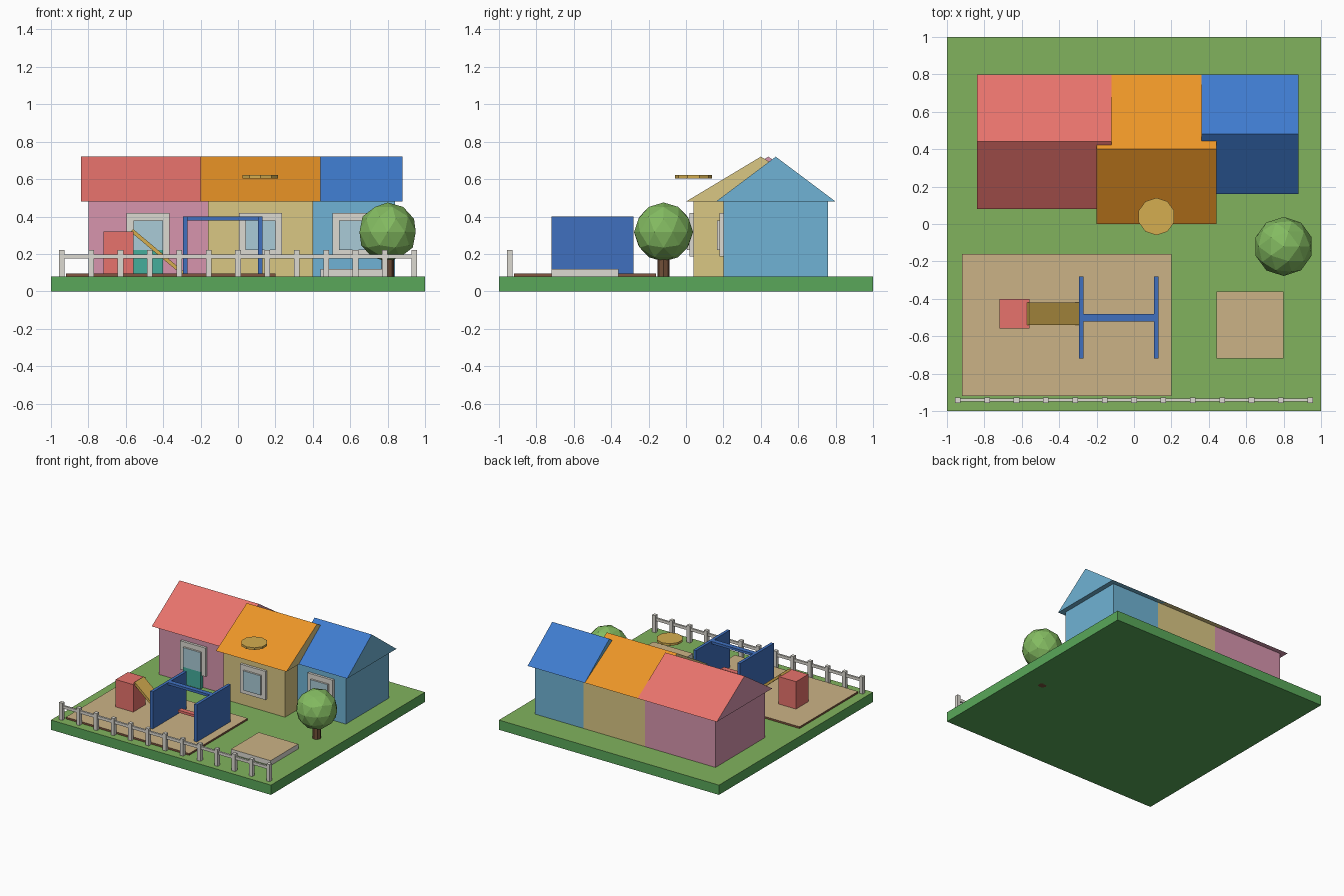
import bpy, bmesh, math
from mathutils import Matrix

if "Cube" in bpy.data.objects:
    bpy.data.objects.remove(bpy.data.objects["Cube"])

COL = dict(green=(.10, .39, .10), lawn=(.22, .45, .11), brown=(.22, .09, .05), sand=(.60, .45, .24),
           white=(.72, .70, .64), glass=(.40, .60, .68), teal=(.06, .42, .33), red=(.80, .17, .15),
           roof_red=(.80, .17, .15), roof_orange=(.83, .30, .02), roof_blue=(.05, .20, .62),
           pink=(.68, .30, .42), yellow=(.70, .57, .23), sky=(.16, .45, .66), blue=(.05, .16, .52),
           ochre=(.66, .42, .08), leaf=(.23, .50, .12), bark=(.17, .08, .04))


def mat(key):
    m = bpy.data.materials.get(key) or bpy.data.materials.new(key)
    m.diffuse_color = (*COL[key], 1)
    m.use_nodes = True
    m.node_tree.nodes["Principled BSDF"].inputs["Base Color"].default_value = m.diffuse_color
    return m


def finish(name, bm, color, second=None, pick=None):
    """Turn a bmesh into an object; faces chosen by pick() get the second colour."""
    bmesh.ops.recalc_face_normals(bm, faces=bm.faces)
    bm.normal_update()
    me = bpy.data.meshes.new(name)
    me.materials.append(mat(color))
    if second:
        me.materials.append(mat(second))
        for f in bm.faces:
            f.material_index = int(pick(f.normal))
    bm.to_mesh(me)
    bm.free()
    ob = bpy.data.objects.new(name, me)
    bpy.context.collection.objects.link(ob)
    return ob


def box(name, x, y, z, color, second=None, pick=None):
    bm = bmesh.new()
    size = [b - a for a, b in (x, y, z)]
    mid = [(a + b) / 2 for a, b in (x, y, z)]
    bmesh.ops.create_cube(bm, size=1, matrix=Matrix.Translation(mid) @ Matrix.Diagonal((*size, 1)))
    return finish(name, bm, color, second, pick)


def cylinder(name, loc, r, h, sides, color):
    bm = bmesh.new()
    bmesh.ops.create_cone(bm, cap_ends=True, segments=sides, radius1=r, radius2=r, depth=h,
                          matrix=Matrix.Translation(loc))
    return finish(name, bm, color)


def up(n):
    return n.z > .9


def front(n):
    return n.y < -.9


# ground, play area, sandbox
box("ground", (-1, 1), (-1, 1), (0, .08), "green", "lawn", up)
box("play_area", (-.92, .2), (-.92, -.16), (.08, .095), "brown", "sand", up)
box("sandbox", (.44, .8), (-.72, -.36), (.08, .12), "white", "sand", up)


# house sections: walls, gabled roof, front window
def house(name, x0, x1, y0, wall, roof, y1=.76):
    box(name + "_walls", (x0, x1), (y0, y1), (.08, .48), wall)
    a, b, o = y0 - .04, y1 + .04, .04
    bm = bmesh.new()
    tri = bm.faces.new([bm.verts.new((x0 - o, y, z)) for y, z in ((a, .48), (b, .48), ((a + b) / 2, .72))])
    ext = bmesh.ops.extrude_face_region(bm, geom=[tri], use_keep_orig=True)["geom"]
    bmesh.ops.translate(bm, vec=(x1 - x0 + 2 * o, 0, 0),
                        verts=[v for v in ext if isinstance(v, bmesh.types.BMVert)])
    finish(name + "_roof", bm, wall, roof, lambda n: n.z > .3)
    c = (x0 + x1) / 2
    box(name + "_window_frame", (c - .115, c + .115), (y0 - .02, y0 + .01), (.185, .42), "white")
    box(name + "_window_glass", (c - .08, c + .08), (y0 - .035, y0), (.22, .38), "white", "glass", front)


house("left_house", -.80, -.16, .12, "pink", "roof_red")
house("middle_house", -.16, .40, .04, "yellow", "roof_orange")
house("right_house", .40, .84, .20, "sky", "roof_blue")
box("door", (-.56, -.40), (.085, .13), (.08, .22), "teal")
cylinder("roof_disc", (.12, .04, .613), .1, .018, 10, "ochre")

# tree
cylinder("tree_trunk", (.8, -.12, .1), .033, .2, 8, "bark")
bm = bmesh.new()
bmesh.ops.create_icosphere(bm, subdivisions=2, radius=.158, matrix=Matrix.Translation((.8, -.12, .317)))
finish("tree_crown", bm, "leaf")

# swing
for side, x in (("left", -.282), ("right", .118)):
    box(f"swing_{side}_panel", (x - .012, x + .012), (-.72, -.28), (.08, .40), "blue")
box("swing_beam", (-.28, .12), (-.52, -.48), (.38, .40), "blue")
box("swing_seat", (-.18, .02), (-.52, -.48), (.178, .198), "red")

# slide
box("slide_tower", (-.72, -.56), (-.56, -.40), (.08, .32), "red")
chute = box("slide_chute", (-.18, .18), (-.06, .06), (-.01, .01), "ochre")
chute.location = (-.43, -.48, .21)
chute.rotation_euler.y = math.radians(40)

# fence
for i in range(13):
    x = -.942 + i * .157
    box(f"fence_post_{i + 1}", (x - .015, x + .015), (-.957, -.927), (.08, .22), "white")
box("fence_rail", (-.94, .94), (-.95, -.934), (.175, .198), "white")
